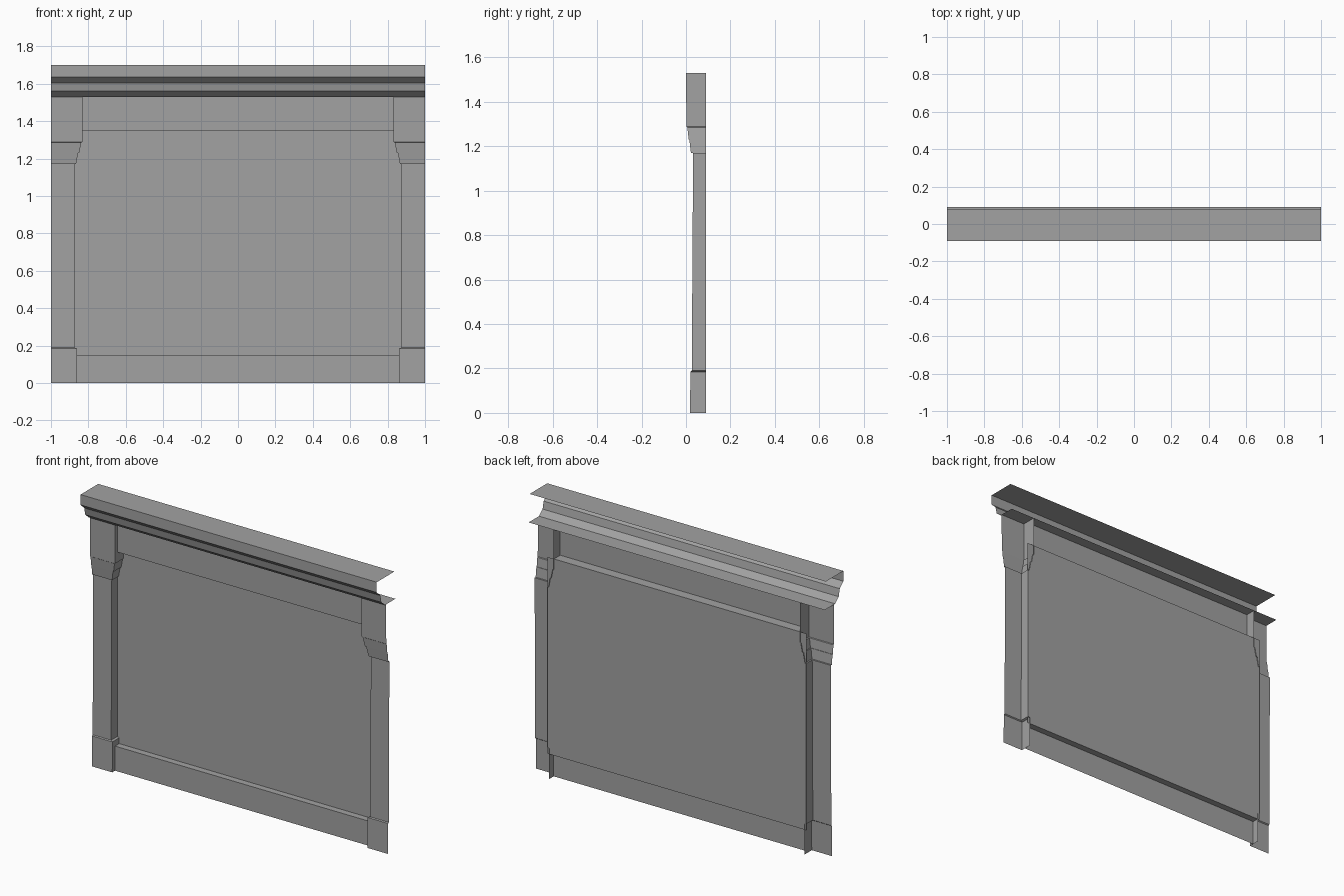
import bpy

if "Cube" in bpy.data.objects:
    bpy.data.objects.remove(bpy.data.objects["Cube"])

stone = bpy.data.materials.new("grey_stone")
stone.diffuse_color = (0.36, 0.36, 0.36, 1)
stone.use_nodes = True
stone.node_tree.nodes["Principled BSDF"].inputs["Base Color"].default_value = stone.diffuse_color


def loft(name, rows, mirror=False):
    """Open sheet through successive rows of points."""
    n = len(rows[0])
    verts = [p for row in rows for p in row]
    faces = [(r * n + i, r * n + i + 1, (r + 1) * n + i + 1, (r + 1) * n + i)
             for r in range(len(rows) - 1) for i in range(n - 1)]
    me = bpy.data.meshes.new(name)
    me.from_pydata(verts, [], faces)
    me.materials.append(stone)
    ob = bpy.data.objects.new(name, me)
    bpy.context.collection.objects.link(ob)
    if mirror:
        m = ob.modifiers.new("mirror", 'MIRROR')
        m.use_mirror_merge = False
    return ob


def strip(name, half_width, profile):
    """Sweep a (y, z) profile along x."""
    return loft(name, [[(-half_width, y, z), (half_width, y, z)] for y, z in profile])


BACK = 0.09
PANEL_Y = 0.085

# half pilasters at both ends: (z, inner edge, front y), with base, shaft and stepped capital
levels = [
    (0.0, 0.862, 0.018), (0.185, 0.862, 0.02), (0.19, 0.875, 0.026),
    (1.17, 0.875, 0.032), (1.17, 0.866, 0.022), (1.23, 0.855, 0.015),
    (1.23, 0.849, 0.012), (1.285, 0.838, 0.006), (1.288, 0.832, 0.002),
    (1.53, 0.832, 0.0),
]
loft("pilaster", [[(-1, y, z), (-x, y, z), (-x, BACK, z)] for z, x, y in levels], True)

# wall field, skirting with top ledge, frieze with soffit
strip("wall_panel", 0.875, [(PANEL_Y, 0.15), (PANEL_Y, 1.35)])
strip("skirting_board", 0.862, [(0.045, 0.0), (0.045, 0.15), (PANEL_Y, 0.15)])
strip("frieze", 0.832, [(PANEL_Y, 1.35), (0.025, 1.35), (0.025, 1.53)])

# moulded cornice, open at the ends and back
strip("cornice", 1.0, [
    (BACK, 1.53), (-0.01, 1.53), (-0.045, 1.56), (-0.055, 1.605),
    (-0.09, 1.637), (-0.09, 1.70), (0.08, 1.70),
])
